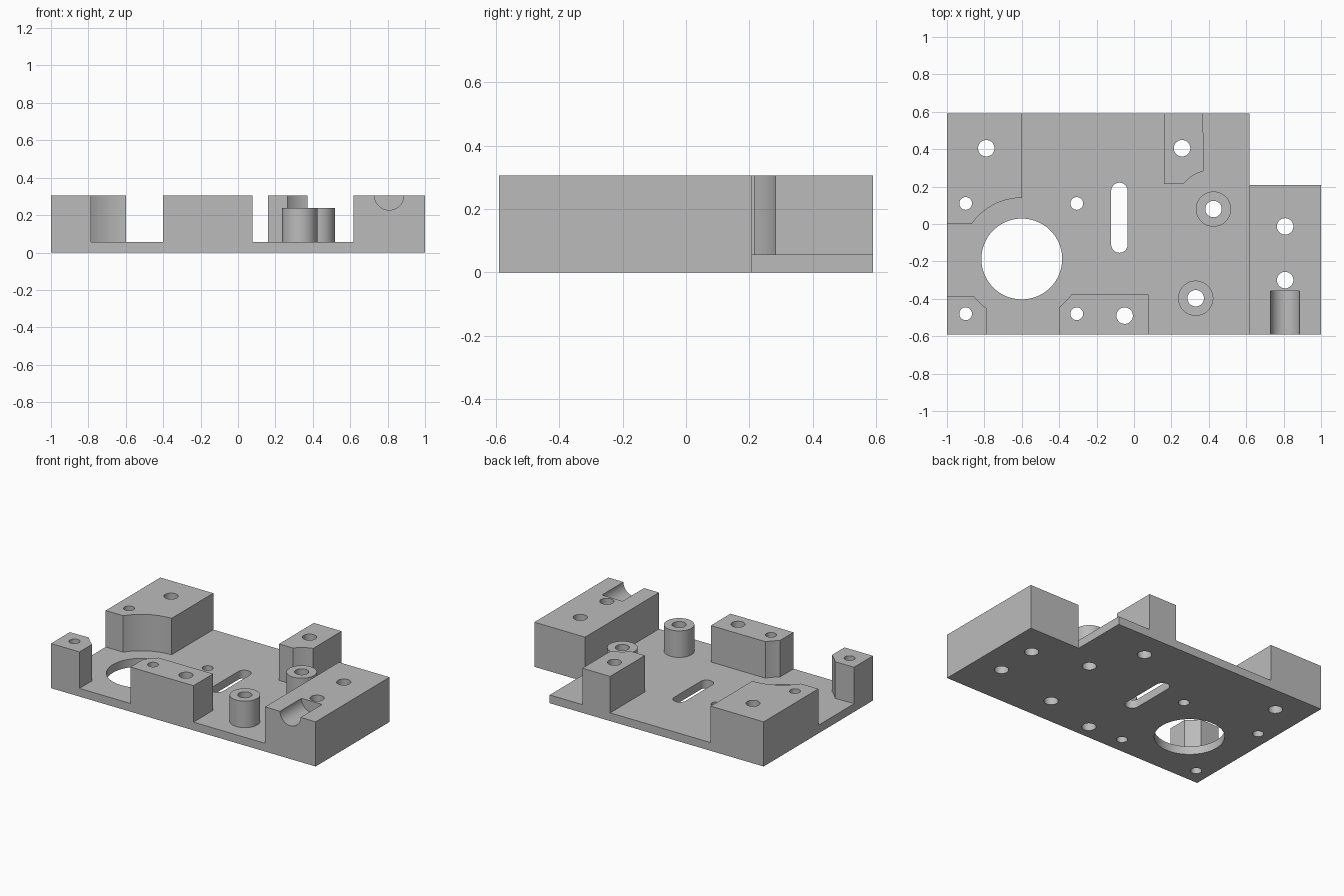
import bpy, bmesh
from math import pi, cos, sin, atan2, hypot

cube = bpy.data.objects.get("Cube")
if cube:
    bpy.data.objects.remove(cube, do_unlink=True)

FLOOR, TOP, BOSS_TOP = 0.056, 0.305, 0.237
X0, X1, Y0, Y1 = -1.0, 1.0, -0.59, 0.59
STEP_X, STEP_Y = 0.617, 0.208
BORE = (-0.6, -0.187)
BOSSES = [(0.425, 0.08), (0.33, -0.397)]

grey = bpy.data.materials.new("machined grey")
grey.use_nodes = True
grey.diffuse_color = (0.5, 0.5, 0.5, 1)
grey.node_tree.nodes["Principled BSDF"].inputs["Base Color"].default_value = (0.5, 0.5, 0.5, 1)


def arc(centre, start, end, steps=16):
    """Short arc of points around a centre, from start to end."""
    a = atan2(start[1] - centre[1], start[0] - centre[0])
    b = atan2(end[1] - centre[1], end[0] - centre[0])
    sweep = (b - a + pi) % (2 * pi) - pi
    r = hypot(start[0] - centre[0], start[1] - centre[1])
    return [(centre[0] + r * cos(a + sweep * i / steps),
             centre[1] + r * sin(a + sweep * i / steps)) for i in range(steps + 1)]


def circle(x, y, r, steps=48):
    return [(x + r * cos(2 * pi * i / steps), y + r * sin(2 * pi * i / steps))
            for i in range(steps)]


def add_prism(bm, outline, low, high):
    """Extrude an outline in z between two heights."""
    face = bm.faces.new([bm.verts.new((x, y, low)) for x, y in outline])
    top = bmesh.ops.extrude_face_region(bm, geom=[face])["geom"]
    moved = [v for v in top if isinstance(v, bmesh.types.BMVert)]
    bmesh.ops.translate(bm, verts=moved, vec=(0, 0, high - low))


def finish(bm, name):
    bmesh.ops.recalc_face_normals(bm, faces=bm.faces)
    mesh = bpy.data.meshes.new(name)
    bm.to_mesh(mesh)
    bm.free()
    mesh.materials.append(grey)
    obj = bpy.data.objects.new(name, mesh)
    bpy.context.collection.objects.link(obj)
    return obj


def prism(name, outline, low, high):
    bm = bmesh.new()
    add_prism(bm, outline, low, high)
    return finish(bm, name)


# Cutter: through holes, motor bore and slot
bm = bmesh.new()
for x, y in [(-0.79, 0.405), (-0.05, -0.49), (0.257, 0.405),
             (0.808, -0.013), (0.808, -0.3)] + BOSSES:
    add_prism(bm, circle(x, y, 0.044), -0.1, 0.5)
for x in (-0.9, -0.306):
    for y in (0.11, -0.48):
        add_prism(bm, circle(x, y, 0.034), -0.1, 0.5)
add_prism(bm, circle(*BORE, 0.216, 96), -0.1, 0.5)
r = 0.044
slot = [(-0.078 + r * cos(pi * i / 16), 0.177 + r * sin(pi * i / 16)) for i in range(17)]
slot += [(-0.078 - r * cos(pi * i / 16), -0.11 - r * sin(pi * i / 16)) for i in range(17)]
add_prism(bm, slot, -0.1, 0.5)
holes = finish(bm, "hole_cutter")

# Cutter: half-round groove in the side block, running along y
groove = prism("groove_cutter", circle(0, 0, 0.078), 0, 0.4)
groove.rotation_euler.x = pi / 2
groove.location = (0.808, -0.358, TOP)

parts = []
# Thin floor plate
parts.append(prism("base_plate", [(X0, Y0), (STEP_X, Y0), (STEP_X, Y1), (X0, Y1)], 0, FLOOR))

# Full-height side block
side = prism("side_block", [(STEP_X, Y0), (X1, Y0), (X1, STEP_Y), (STEP_X, STEP_Y)], 0, TOP)
parts.append(side)

# Raised blocks, each relieved by an arc around the bore or a boss
blocks = {
    "back_right_block": [(X0, 0), *arc(BORE, (-0.868, 0), (-0.6, 0.14)), (-0.6, Y1), (X0, Y1)],
    "front_right_block": [(X0, Y0), (-0.785, Y0),
                          *arc(BORE, (-0.785, -0.453), (-0.861, -0.387)), (X0, -0.387)],
    "front_middle_block": [(-0.4, Y0), (0.077, Y0), (0.077, -0.378),
                           *arc(BORE, (-0.336, -0.378), (-0.4, -0.443))],
    "back_middle_block": [(0.16, 0.215), *arc(BOSSES[0], (0.265, 0.215), (0.37, 0.285)),
                          (0.37, Y1), (0.16, Y1)],
}
for name, outline in blocks.items():
    parts.append(prism(name, outline, FLOOR, TOP))

# Round standoff bosses
for name, (x, y) in zip(("back_boss", "front_boss"), BOSSES):
    parts.append(prism(name, circle(x, y, 0.094, 64), FLOOR, BOSS_TOP))


def cut(obj, cutter):
    mod = obj.modifiers.new("cut", 'BOOLEAN')
    mod.operation = 'DIFFERENCE'
    mod.solver = 'EXACT'
    mod.object = cutter


for obj in parts:
    cut(obj, holes)
cut(side, groove)

# Bake the cuts, then drop the cutters
bpy.context.view_layer.update()
deps = bpy.context.evaluated_depsgraph_get()
baked = [bpy.data.meshes.new_from_object(o.evaluated_get(deps)) for o in parts]
for obj, mesh in zip(parts, baked):
    obj.modifiers.clear()
    obj.data = mesh
for cutter in (holes, groove):
    bpy.data.objects.remove(cutter, do_unlink=True)

# Smooth round walls, keep machined edges sharp
bpy.ops.object.select_all(action='DESELECT')
for obj in parts:
    obj.select_set(True)
bpy.context.view_layer.objects.active = parts[0]
bpy.ops.object.shade_smooth_by_angle(angle=pi / 7)
